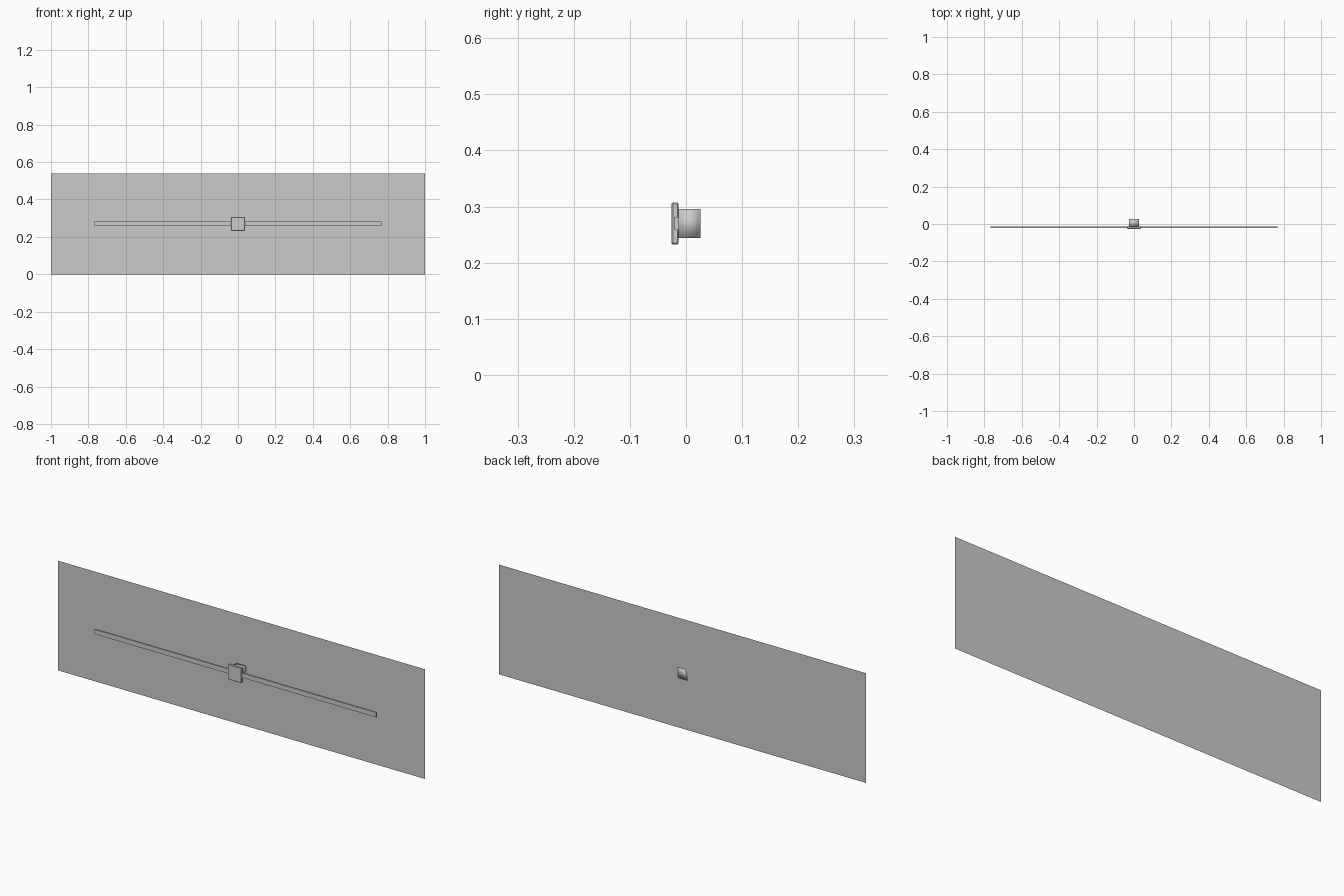
import bpy

if "Cube" in bpy.data.objects:
    bpy.data.objects.remove(bpy.data.objects["Cube"])

ZC = 0.27  # height of the panel's centre


def box(name, half_x, y0, y1, half_z, bevel=0.0):
    bpy.ops.mesh.primitive_cube_add(size=1, location=(0, (y0 + y1) / 2, ZC))
    ob = bpy.context.object
    ob.name = name
    ob.scale = (2 * half_x, y1 - y0, 2 * half_z)
    bpy.ops.object.transform_apply(location=False, rotation=False, scale=True)
    if bevel:
        mod = ob.modifiers.new("edge_bevel", 'BEVEL')
        mod.width = bevel
        mod.segments = 1
    return ob


# thin flat sheet at the back
mesh = bpy.data.meshes.new("back_panel")
mesh.from_pydata([(-1, 0.026, 0), (1, 0.026, 0), (1, 0.026, 2 * ZC), (-1, 0.026, 2 * ZC)],
                 [], [(0, 1, 2, 3)])
bpy.context.collection.objects.link(bpy.data.objects.new("back_panel", mesh))

# square standoff, softly shaded, touching the panel
standoff = box("standoff", 0.026, -0.013, 0.026, 0.026)
for p in standoff.data.polygons:
    p.use_smooth = True

# clamp plate with fine chamfered edges
box("front_plate", 0.0375, -0.026, -0.013, 0.0375, 0.0025)

# long horizontal bar running through the plate
box("cross_bar", 0.767, -0.0205, -0.0125, 0.0115)
